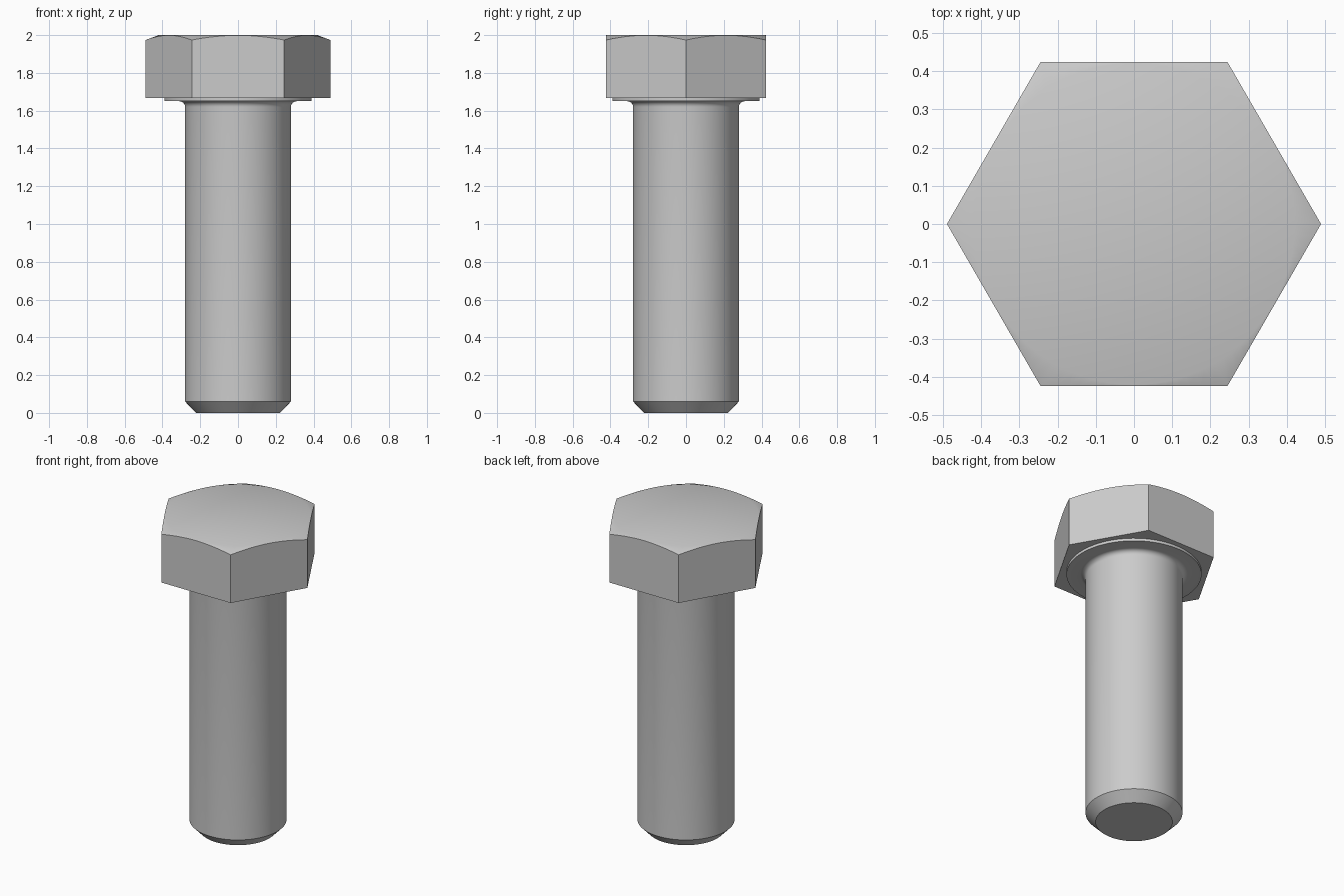
import bpy, bmesh
from math import cos, sin, pi, radians

cube = bpy.data.objects.get("Cube")
if cube:
    bpy.data.objects.remove(cube, do_unlink=True)

SEG = 96
HEX_R = 0.489                      # corner radius of the head
APOTHEM = HEX_R * cos(pi / 6)
FACE_R = APOTHEM - 0.003           # flat circle on top of the head

steel = bpy.data.materials.new("grey steel")
steel.use_nodes = True
grey = (0.6, 0.6, 0.6, 1)
steel.diffuse_color = grey
steel.node_tree.nodes["Principled BSDF"].inputs["Base Color"].default_value = grey


def hex_radius(a):
    return APOTHEM / cos((a % (pi / 3)) - pi / 6)


def loft(name, rings):
    """Bridge rings given as functions angle -> (radius, z), capped at both ends."""
    bm = bmesh.new()
    angles = [2 * pi * i / SEG for i in range(SEG)]
    loops = []
    for ring in rings:
        loop = []
        for a in angles:
            r, z = ring(a)
            loop.append(bm.verts.new((r * cos(a), r * sin(a), z)))
        loops.append(loop)
    for low, high in zip(loops, loops[1:]):
        for i in range(SEG):
            j = (i + 1) % SEG
            bm.faces.new((low[i], low[j], high[j], high[i]))
    bm.faces.new(loops[0][::-1])
    bm.faces.new(loops[-1])
    mesh = bpy.data.meshes.new(name)
    bm.to_mesh(mesh)
    bm.free()
    mesh.materials.append(steel)
    obj = bpy.data.objects.new(name, mesh)
    bpy.context.collection.objects.link(obj)
    bpy.ops.object.select_all(action="DESELECT")
    obj.select_set(True)
    bpy.context.view_layer.objects.active = obj
    bpy.ops.object.shade_smooth_by_angle(angle=radians(30))
    return obj


def circle(r, z):
    return lambda a: (r, z)


# Hexagonal head, its top corners cut by a shallow cone
def chamfer(a):
    r = hex_radius(a)
    return r, 2 - (r - FACE_R) * 0.38


loft("hex_head", [lambda a: (hex_radius(a), 1.667), chamfer, circle(FACE_R, 2)])

# Shank with chamfered tip, fillet under the head and washer face
R, FILLET, SEAT = 0.28, 0.03, 1.65
fillet = [circle(R + FILLET * (1 - cos(t)), SEAT - FILLET * (1 - sin(t)))
          for t in (i * pi / 12 for i in range(7))]
loft("shank_and_washer_face",
     [circle(0.222, 0), circle(R, 0.06)] + fillet +
     [circle(0.39, SEAT), circle(0.39, 1.668)])
